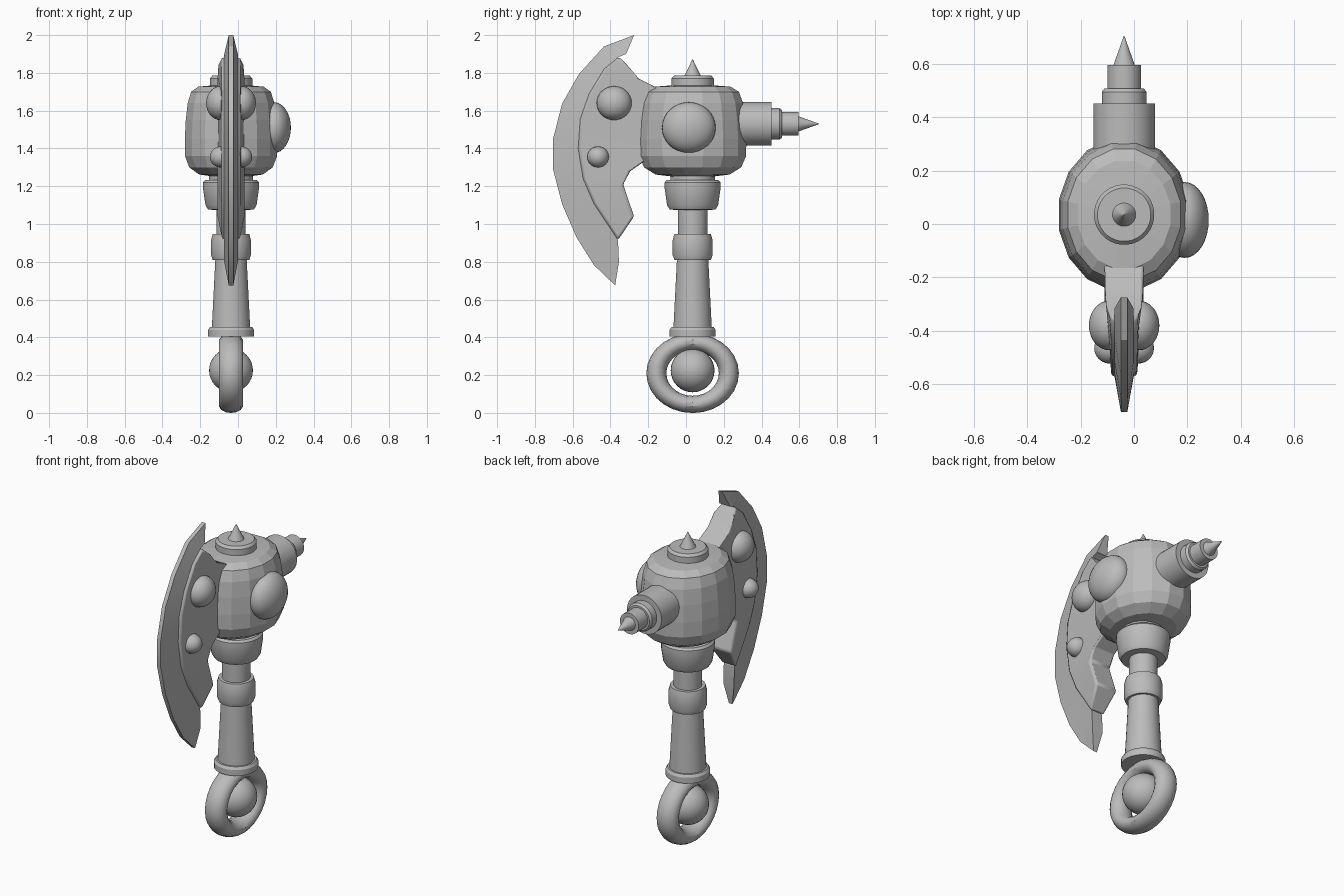
import bpy, bmesh, math
from mathutils import Matrix, Vector

cube = bpy.data.objects.get("Cube")
if cube:
    bpy.data.objects.remove(cube, do_unlink=True)

AX, AY = -0.037, 0.035  # handle axis

metal = bpy.data.materials.new("grey metal")
metal.use_nodes = True
GREY = (0.5, 0.5, 0.5, 1)
metal.diffuse_color = GREY
metal.node_tree.nodes["Principled BSDF"].inputs["Base Color"].default_value = GREY


def finish(name, bm, smooth=None):
    bmesh.ops.remove_doubles(bm, verts=bm.verts, dist=1e-5)
    bmesh.ops.recalc_face_normals(bm, faces=bm.faces)
    mesh = bpy.data.meshes.new(name)
    bm.to_mesh(mesh)
    bm.free()
    mesh.materials.append(metal)
    ob = bpy.data.objects.new(name, mesh)
    bpy.context.collection.objects.link(ob)
    if smooth:
        bpy.ops.object.select_all(action='DESELECT')
        ob.select_set(True)
        bpy.context.view_layer.objects.active = ob
        bpy.ops.object.shade_smooth_by_angle(angle=math.radians(smooth))
    return ob


def lathe(name, profile, origin=(AX, AY, 0), along_y=False, seg=32, sx=1, smooth=30):
    """Closed turned part from (radius, height) points."""
    bm = bmesh.new()
    rings = []
    for r, h in profile:
        rings.append([bm.verts.new((sx * r * math.cos(2 * math.pi * (i + .5) / seg),
                                    r * math.sin(2 * math.pi * (i + .5) / seg), h))
                      for i in range(seg)])
    for a, b in zip(rings, rings[1:]):
        for i in range(seg):
            j = (i + 1) % seg
            bm.faces.new((a[i], a[j], b[j], b[i]))
    bm.faces.new(rings[0])
    bm.faces.new(rings[-1])
    if along_y:
        bm.transform(Matrix.Rotation(-math.pi / 2, 4, 'X'))
    bm.transform(Matrix.Translation(origin))
    return finish(name, bm, smooth)


def ball(name, centre, radii, seg=32):
    """Ellipsoid with its poles along x."""
    bm = bmesh.new()
    bmesh.ops.create_uvsphere(bm, u_segments=seg, v_segments=seg // 2, radius=1)
    bm.transform(Matrix.Translation(centre) @ Matrix.Diagonal((*radii, 1))
                 @ Matrix.Rotation(math.pi / 2, 4, 'Y'))
    return finish(name, bm, 30)


def plate(name, outer, inner, t_out, t_in, bevel=0):
    """Plate lofted between two (y, z) lines, mirrored about the blade plane."""
    bm = bmesh.new()
    loops = []
    for (y, z), (v, w) in zip(outer, inner):
        loops.append([bm.verts.new(p) for p in (
            (AX - t_out, y, z), (AX + t_out, y, z), (AX + t_in, v, w), (AX - t_in, v, w))])
    for a, b in zip(loops, loops[1:]):
        for i in range(4):
            j = (i + 1) % 4
            bm.faces.new((a[i], a[j], b[j], b[i]))
    bm.faces.new(loops[0])
    bm.faces.new(loops[-1])
    ob = finish(name, bm, 25)
    if bevel:
        m = ob.modifiers.new("soft rim", 'BEVEL')
        m.width, m.segments, m.limit_method, m.angle_limit = bevel, 2, 'ANGLE', math.radians(40)
    return ob


# Pommel ring and ball
bm = bmesh.new()
N, M = 28, 14
grid = []
for i in range(N):
    a = 2 * math.pi * i / N
    row = []
    for k in range(M):
        b = 2 * math.pi * k / M
        r = 0.192 + 0.053 * math.cos(b)
        row.append(bm.verts.new((AX + 0.066 * math.sin(b), AY + r * math.cos(a),
                                 0.21 + 0.86 * r * math.sin(a))))
    grid.append(row)
for i in range(N):
    for k in range(M):
        p, q = grid[i], grid[(i + 1) % N]
        bm.faces.new((p[k], q[k], q[(k + 1) % M], p[(k + 1) % M]))
finish("pommel_ring", bm, 35)
ball("pommel_ball", (AX, AY, 0.225), (0.116, 0.116, 0.116))

# Handle
lathe("handle_foot", [(.122, .405), (.122, .44), (.112, .455), (.09, .455)])
lathe("grip", [(.102, .45), (.083, .82)])
lathe("grip_ring", [(.08, .81), (.097, .81), (.106, .835), (.106, .915), (.097, .948), (.08, .948)])
lathe("upper_shaft", [(.078, .94), (.078, 1.09)])
lathe("upper_collar", [(.1, 1.075), (.122, 1.077), (.136, 1.1), (.149, 1.19), (.149, 1.22),
                       (.138, 1.232), (.1, 1.232)])
lathe("neck", [(.118, 1.225), (.118, 1.29)])

# Faceted head with cap and spike
lathe("head", [(.1, 1.25), (.2, 1.262), (.262, 1.3), (.289, 1.36), (.29, 1.45), (.284, 1.55),
               (.272, 1.64), (.25, 1.7), (.205, 1.727), (.1, 1.735)],
      seg=16, sx=.86, smooth=None)
lathe("top_cap", [(.113, 1.7), (.113, 1.77), (.1, 1.785), (.09, 1.785)])
lathe("top_spike", [(.046, 1.78), (.001, 1.872)])
ball("side_dome", (0.19, 0.015, 1.51), (0.09, 0.142, 0.135))

# Stepped barrel pointing backwards
BARREL = (AX, 0, 1.53)
lathe("barrel", [(.116, .2), (.116, .452)], BARREL, True)
lathe("barrel_step", [(.084, .44), (.084, .495), (.074, .508)], BARREL, True)
lathe("barrel_tip", [(.063, .5), (.063, .595)], BARREL, True)
lathe("barrel_spike", [(.042, .59), (.001, .705)], BARREL, True)

# Crescent blade: thin cutting edge, then thicker body
cut = [(-.275, 2), (-.434, 1.94), (-.566, 1.795), (-.656, 1.637), (-.704, 1.45),
       (-.704, 1.29), (-.656, 1.106), (-.58, .93), (-.487, .782), (-.375, .675)]
ridge = [(-.317, 1.9), (-.355, 1.885), (-.434, 1.82), (-.513, 1.69), (-.56, 1.557),
         (-.571, 1.4), (-.545, 1.24), (-.487, 1.106), (-.36, .915), (-.355, .8)]
root = [(-.31, 1.84), (-.25, 1.77), (-.13, 1.71), (-.1, 1.55), (-.15, 1.38),
        (-.295, 1.28), (-.333, 1.21), (-.275, 1.04)]
plate("blade_edge", cut, ridge, .012, .036)
plate("blade_body", ridge[1:-1], root, .048, .074, .012)

# Studs on both blade faces
for side, label in ((1, "left"), (-1, "right")):
    ball(label + "_large_stud", (AX + side * .055, -.38, 1.64), (.077, .093, .09))
    ball(label + "_small_stud", (AX + side * .052, -.465, 1.355), (.06, .058, .056), 24)
